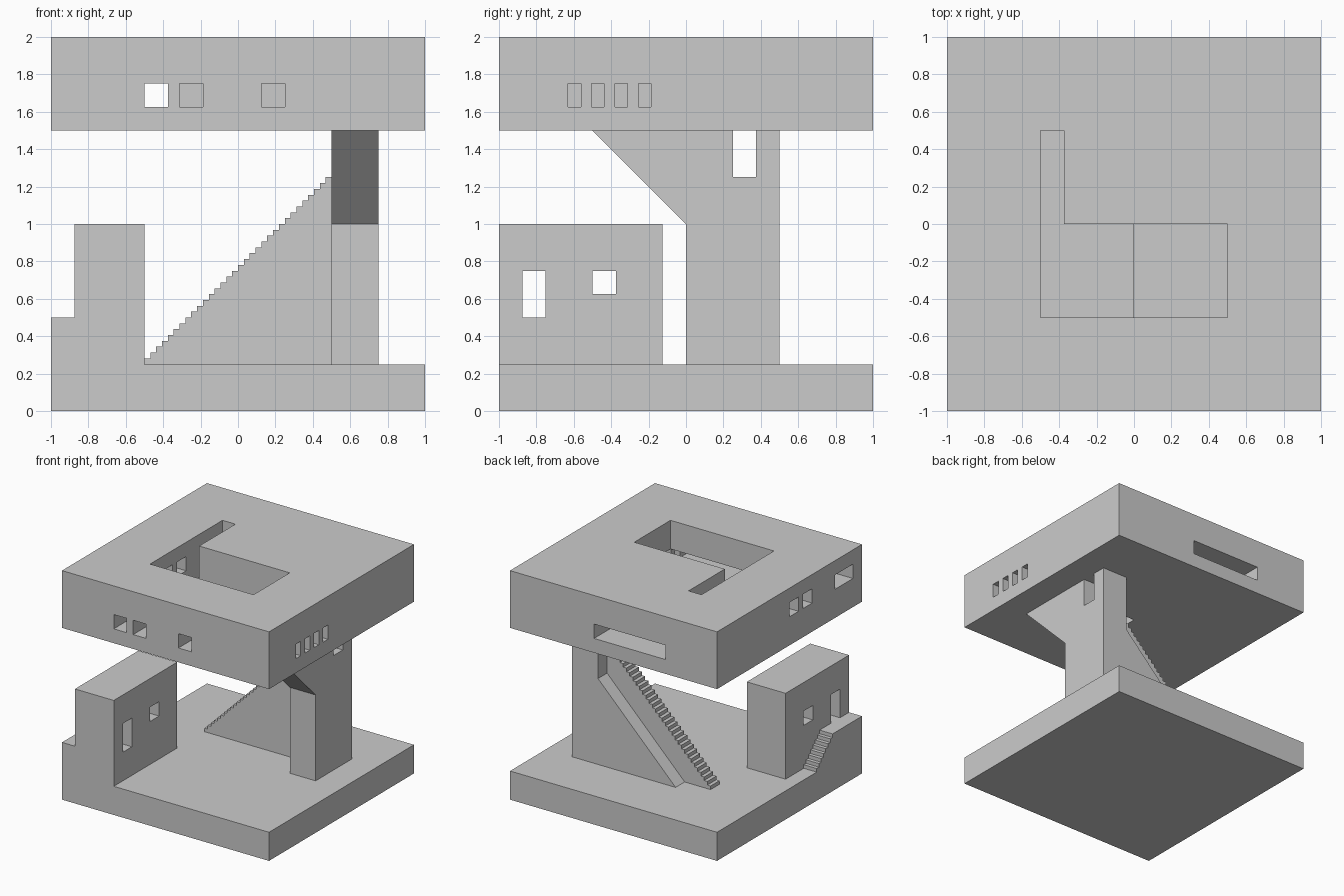
import bpy, bmesh
from mathutils import Vector

if "Cube" in bpy.data.objects:
    bpy.data.objects.remove(bpy.data.objects["Cube"])


def prism(name, profile, axis, lo, hi):
    """Extrude a 2D profile along an axis: x -> (y,z), y -> (x,z), z -> (x,y)."""
    place = {"x": lambda a, b, t: (t, a, b),
             "y": lambda a, b, t: (a, t, b),
             "z": lambda a, b, t: (a, b, t)}[axis]
    bm = bmesh.new()
    face = bm.faces.new([bm.verts.new(place(a, b, lo)) for a, b in profile])
    ext = bmesh.ops.extrude_face_region(bm, geom=[face])
    moved = [v for v in ext["geom"] if isinstance(v, bmesh.types.BMVert)]
    bmesh.ops.translate(bm, verts=moved, vec=Vector(place(0, 0, hi - lo)))
    bmesh.ops.recalc_face_normals(bm, faces=bm.faces)
    mesh = bpy.data.meshes.new(name)
    bm.to_mesh(mesh)
    bm.free()
    obj = bpy.data.objects.new(name, mesh)
    bpy.context.collection.objects.link(obj)
    return obj


def box(name, x0, x1, y0, y1, z0, z1):
    return prism(name, [(x0, y0), (x1, y0), (x1, y1), (x0, y1)], "z", z0, z1)


def carve(obj, cutters):
    """Subtract the cutters, bake the result and remove them."""
    for c in cutters:
        c.hide_render = True
        m = obj.modifiers.new("cut", "BOOLEAN")
        m.operation, m.solver, m.object = "DIFFERENCE", "EXACT", c
    bpy.context.view_layer.update()
    deps = bpy.context.evaluated_depsgraph_get()
    mesh = bpy.data.meshes.new_from_object(obj.evaluated_get(deps))
    obj.modifiers.clear()
    obj.data = mesh
    for c in cutters:
        bpy.data.objects.remove(c)


def steps(start, base, count, size, direction):
    """Stepped 45 degree outline, from the foot up to the last tread."""
    pts = [(start, base)]
    for i in range(count):
        z = base + (i + 1) * size
        pts += [(start + direction * i * size, z),
                (start + direction * (i + 1) * size, z)]
    return pts


STEP = 1 / 32

# ground slab
box("ground_slab", -1, 1, -1, 1, 0, 0.25)

# gatehouse block with doorway and window
house = box("gatehouse", -0.875, -0.5, -1, -0.125, 0.25, 1)
carve(house, [box("door_cut", -1, -0.4, -0.875, -0.75, 0.5, 0.75),
              box("window_cut", -1, -0.4, -0.5, -0.375, 0.625, 0.75)])

# small outer stair and landing beside the gatehouse
prism("gatehouse_stair",
      steps(-0.375, 0.25, 8, STEP, -1) + [(-1, 0.5), (-1, 0.25)],
      "x", -1, -0.875)

# long stair with a sloped side buttress
prism("long_stair", steps(-0.5, 0.25, 32, STEP, 1) + [(0.5, 0.25)],
      "y", 0.25, 0.375)
prism("stair_buttress", [(-0.25, 0.25), (0.5, 1.0), (0.5, 0.25)],
      "y", 0.375, 0.5)

# bracketed pillar with a doorway at the head of the stair
prism("pillar", [(0, 0.25), (0.5, 0.25), (0.5, 1.5), (0.375, 1.5),
                 (0.375, 1.25), (0.25, 1.25), (0.25, 1.5), (-0.5, 1.5), (0, 1)],
      "x", 0.5, 0.75)

# upper storey: courtyard, light well and windows
upper = box("upper_storey", -1, 1, -1, 1, 1.5, 2)
cuts = [prism("courtyard_cut", [(-0.5, -0.5), (0.5, -0.5), (0.5, 0),
                                (-0.375, 0), (-0.375, 0.5), (-0.5, 0.5)],
              "z", 1.625, 2.1),
        box("well_cut", 0, 0.5, -0.5, 0, 1.4, 1.8),
        box("gallery_cut", -0.5, 0.5, -0.8125, -0.45, 1.625, 1.75),
        box("back_window_cut", -0.5, 0.1875, 0.5, 1.1, 1.625, 1.75)]
for x in (-0.5, -0.3125, 0.125):
    cuts.append(box("front_window_cut", x, x + 0.125, -1.1, -0.45, 1.625, 1.75))
for y in (-0.625, -0.5, -0.375, -0.25):
    cuts.append(box("right_window_cut", 0.45, 1.1, y - 0.005, y + 0.0625, 1.625, 1.75))
for y0, y1, depth in ((-0.125, 0, -0.45), (-0.3125, -0.1875, -0.45),
                      (-0.875, -0.625, -0.5)):
    cuts.append(box("left_window_cut", -1.1, depth, y0, y1, 1.75, 1.875))
carve(upper, cuts)
